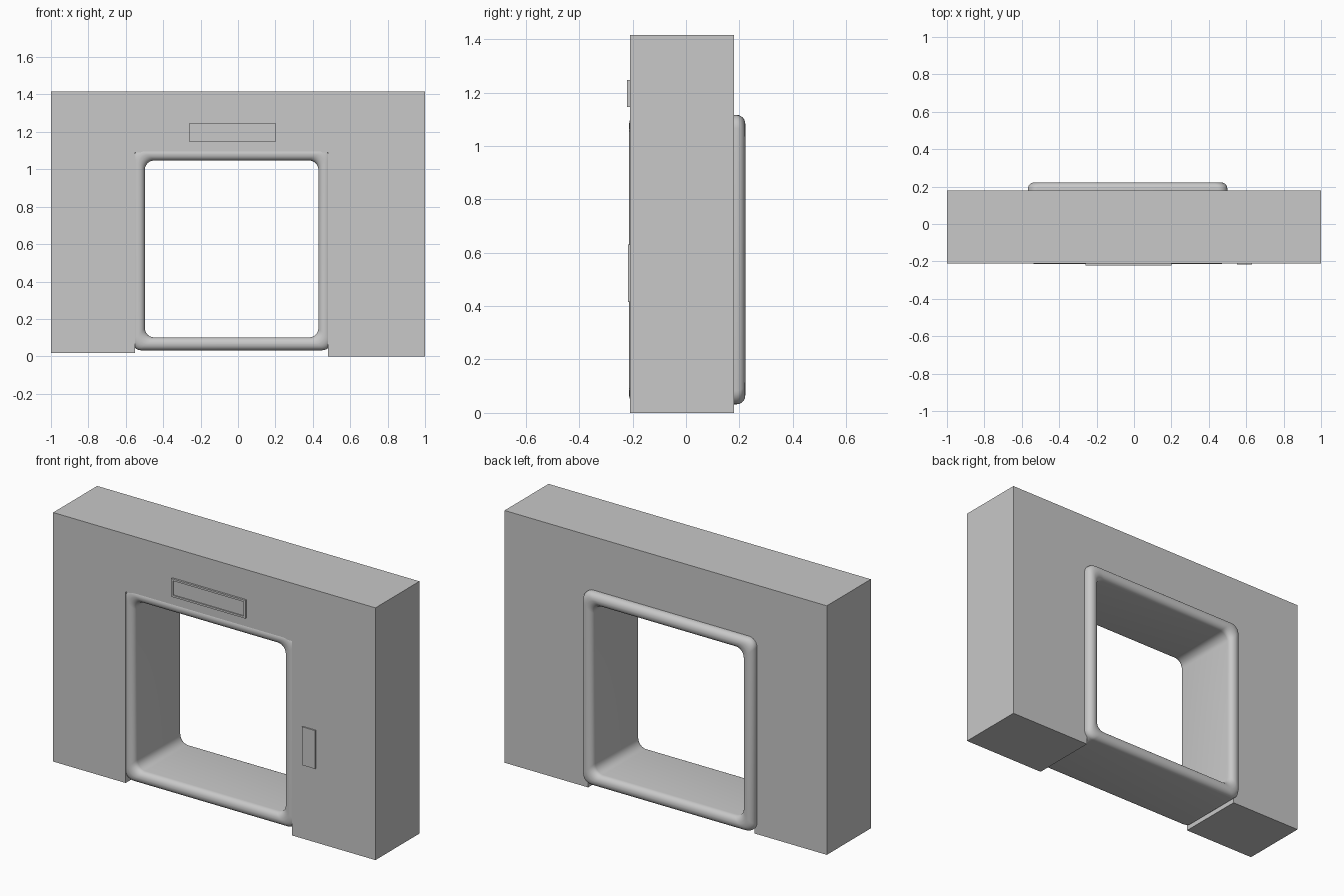
import bpy, bmesh, math

cube = bpy.data.objects.get("Cube")
if cube:
    bpy.data.objects.remove(cube, do_unlink=True)

grey = bpy.data.materials.new("plain grey")
grey.use_nodes = True
grey.diffuse_color = (0.58, 0.58, 0.58, 1)
grey.node_tree.nodes["Principled BSDF"].inputs["Base Color"].default_value = (0.58, 0.58, 0.58, 1)


def finish(bm, name):
    bmesh.ops.recalc_face_normals(bm, faces=bm.faces)
    mesh = bpy.data.meshes.new(name)
    bm.to_mesh(mesh)
    bm.free()
    mesh.materials.append(grey)
    ob = bpy.data.objects.new(name, mesh)
    bpy.context.collection.objects.link(ob)
    return ob


def extrude_profile(name, points, y0, y1, inset=0, recess=0):
    """Extrude an x/z outline from y0 (front) to y1; optionally sink a framed panel into the front."""
    bm = bmesh.new()
    front = bm.faces.new([bm.verts.new((x, y0, z)) for x, z in points])
    result = bmesh.ops.extrude_face_region(bm, geom=[front], use_keep_orig=True)
    for v in result["geom"]:
        if isinstance(v, bmesh.types.BMVert):
            v.co.y = y1
    bmesh.ops.recalc_face_normals(bm, faces=bm.faces)
    if inset:
        panel = min(bm.faces, key=lambda f: f.calc_center_median().y)
        bmesh.ops.inset_region(bm, faces=[panel], thickness=inset)
        inner = min(bm.faces, key=lambda f: (round(f.calc_center_median().y, 4), -f.calc_area()))
        floor = bmesh.ops.extrude_face_region(bm, geom=[inner])
        bmesh.ops.delete(bm, geom=[inner], context="FACES_ONLY")
        for v in floor["geom"]:
            if isinstance(v, bmesh.types.BMVert):
                v.co.y += recess
    return finish(bm, name)


def rectangle(x0, x1, z0, z1):
    return [(x0, z0), (x1, z0), (x1, z1), (x0, z1)]


def rounded_rect(x0, x1, z0, z1, r, steps):
    """Outline of a rectangle with rounded corners, counter-clockwise."""
    centres = [(x1 - r, z1 - r), (x0 + r, z1 - r), (x0 + r, z0 + r), (x1 - r, z0 + r)]
    pts = []
    for i, (cx, cz) in enumerate(centres):
        for k in range(steps + 1):
            a = math.pi / 2 * (i + k / steps)
            pts.append((cx + r * math.cos(a), cz + r * math.sin(a)))
    return pts


# Wall with a doorway; the right leg ends slightly higher than the left one
LEFT, RIGHT, HEAD, TOP = 0.482, -0.55, 1.09, 1.415
extrude_profile("wall", [(-1, 0.018), (RIGHT, 0.018), (RIGHT, HEAD), (LEFT, HEAD),
                         (LEFT, 0), (1, 0), (1, TOP), (-1, TOP)], -0.21, 0.18)

# Rounded lining of the doorway: a soft section carried round the opening
THICK = 0.069
section = rounded_rect(0, THICK, -0.213, 0.222, 0.033, 6)
bm = bmesh.new()
rings = []
for d, y in section:
    outline = rounded_rect(-0.498 - d, 0.43 + d, 0.101 - d, 1.047 + d, 0.05, 6)
    rings.append([bm.verts.new((x, y, z)) for x, z in outline])
for i, ring in enumerate(rings):
    following = rings[(i + 1) % len(rings)]
    for j in range(len(ring)):
        k = (j + 1) % len(ring)
        bm.faces.new((ring[j], ring[k], following[k], following[j]))
lining = finish(bm, "doorway_lining")
bpy.context.view_layer.objects.active = lining
lining.select_set(True)
bpy.ops.object.shade_smooth_by_angle(angle=math.radians(35))
lining.select_set(False)

# Sign above the doorway and control plate on the left pier
extrude_profile("sign_plate", rectangle(-0.26, 0.2, 1.145, 1.247), -0.221, -0.2, 0.015, 0.006)
extrude_profile("control_plate", rectangle(0.55, 0.63, 0.415, 0.63), -0.217, -0.2)
